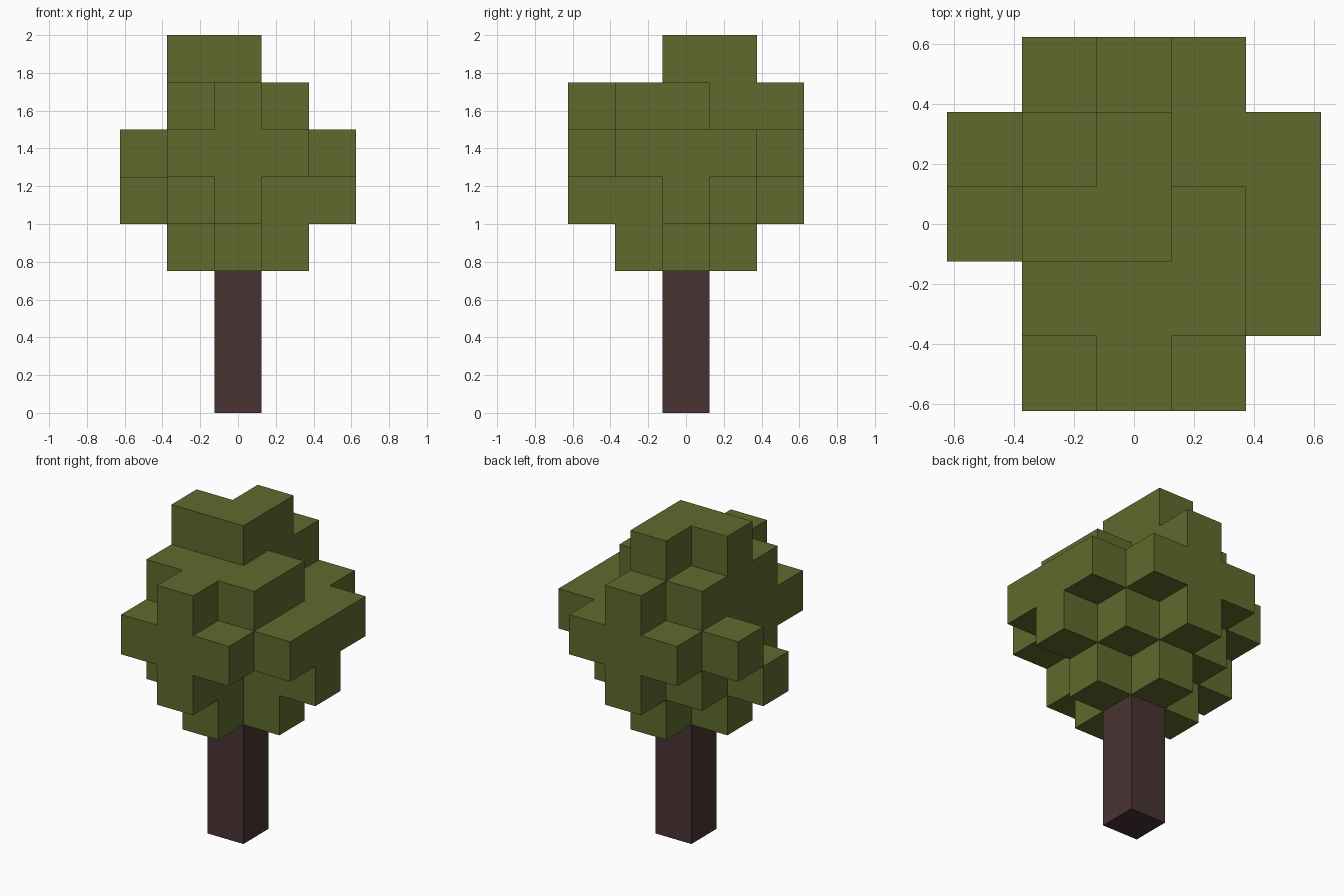
import bpy
import bmesh
from mathutils import Vector

if "Cube" in bpy.data.objects:
    bpy.data.objects.remove(bpy.data.objects["Cube"], do_unlink=True)

CELL = 0.25
TRUNK_TOP = 0.75

# Canopy layers from bottom to top; rows run back to front, columns run -x to +x
LAYERS = [
    ["     ", "  #  ", " ### ", "  #  ", "     "],
    ["  #  ", " ### ", "#####", " ##  ", "  #  "],
    [" ### ", "#####", " ####", " ####", " ### "],
    ["  #  ", " ##  ", " ### ", " ### ", "  #  "],
    ["     ", "  #  ", " ##  ", "     ", "     "],
]


def make_material(name, color):
    mat = bpy.data.materials.new(name)
    mat.use_nodes = True
    mat.diffuse_color = color
    for node in mat.node_tree.nodes:
        if node.type == "BSDF_PRINCIPLED":
            node.inputs["Base Color"].default_value = color
            node.inputs["Roughness"].default_value = 1.0
    return mat


def finish(bm, name, mat):
    """Merge flat regions, then turn the bmesh into a named object."""
    bmesh.ops.remove_doubles(bm, verts=bm.verts, dist=0.001)
    bmesh.ops.dissolve_limit(bm, angle_limit=0.01, verts=bm.verts, edges=bm.edges)
    mesh = bpy.data.meshes.new(name)
    bm.to_mesh(mesh)
    bm.free()
    mesh.materials.append(mat)
    obj = bpy.data.objects.new(name, mesh)
    bpy.context.collection.objects.link(obj)
    return obj


def add_side(bm, center, normal):
    """Add one square side of a block, facing along normal."""
    u = Vector((normal.y, normal.z, normal.x))
    v = normal.cross(u)
    mid = center + normal * CELL / 2
    corners = [mid + (u * a + v * b) * CELL / 2
               for a, b in ((-1, -1), (1, -1), (1, 1), (-1, 1))]
    bm.faces.new([bm.verts.new(c) for c in corners])


bark = make_material("dark_brown_bark", (0.067, 0.034, 0.033, 1))
leaf = make_material("olive_green_leaf", (0.114, 0.147, 0.026, 1))

# Trunk
bm = bmesh.new()
bmesh.ops.create_cube(bm, size=1)
bmesh.ops.scale(bm, vec=(CELL, CELL, TRUNK_TOP), verts=bm.verts)
bmesh.ops.translate(bm, vec=(0, 0, TRUNK_TOP / 2), verts=bm.verts)
finish(bm, "trunk", bark)

# Canopy: only the outer sides of the filled blocks
blocks = {(col - 2, 2 - row, level)
          for level, rows in enumerate(LAYERS)
          for row, line in enumerate(rows)
          for col, mark in enumerate(line) if mark == "#"}
normals = [Vector(n) * s for n in ((1, 0, 0), (0, 1, 0), (0, 0, 1)) for s in (1, -1)]

bm = bmesh.new()
for x, y, level in sorted(blocks):
    center = Vector((x, y, level + 0.5)) * CELL + Vector((0, 0, TRUNK_TOP))
    for n in normals:
        if (x + int(n.x), y + int(n.y), level + int(n.z)) not in blocks:
            add_side(bm, center, n)
finish(bm, "canopy", leaf)
